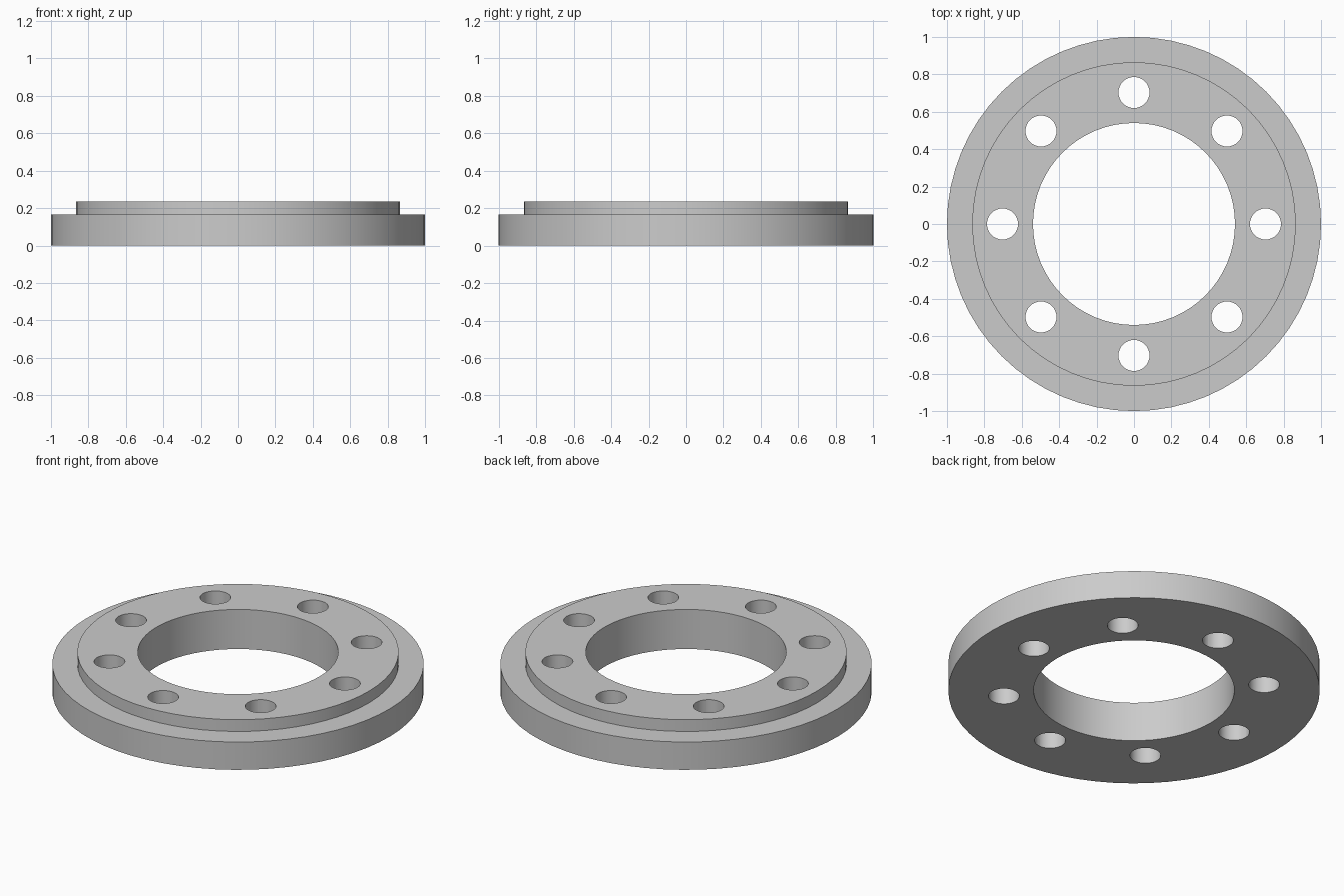
import bpy
import bmesh
import math
from mathutils import Matrix, Vector

old = bpy.data.objects.get("Cube")
if old:
    bpy.data.objects.remove(old, do_unlink=True)

SEGMENTS = 64
BORE, STEP, RIM = 0.54, 0.865, 1.0
SHOULDER, TOP = 0.165, 0.235
BOLT_CIRCLE, BOLT_RADIUS, BOLTS = 0.703, 0.083, 8

grey = bpy.data.materials.new("plain_grey")
grey.use_nodes = True
colour = (0.6, 0.6, 0.6, 1)
grey.diffuse_color = colour
grey.node_tree.nodes["Principled BSDF"].inputs["Base Color"].default_value = colour


def make_object(name, bm):
    bmesh.ops.recalc_face_normals(bm, faces=bm.faces)
    mesh = bpy.data.meshes.new(name)
    bm.to_mesh(mesh)
    bm.free()
    mesh.materials.append(grey)
    obj = bpy.data.objects.new(name, mesh)
    bpy.context.collection.objects.link(obj)
    return obj


# Stepped ring, turned from its cross-section
bm = bmesh.new()
profile = [(BORE, 0), (RIM, 0), (RIM, SHOULDER), (STEP, SHOULDER), (STEP, TOP), (BORE, TOP)]
verts = [bm.verts.new((r, 0, z)) for r, z in profile]
edges = [bm.edges.new((a, b)) for a, b in zip(verts, verts[1:] + verts[:1])]
bmesh.ops.spin(bm, geom=verts + edges, cent=(0, 0, 0), axis=(0, 0, 1),
               angle=math.tau, steps=SEGMENTS, use_merge=True)
bmesh.ops.remove_doubles(bm, verts=bm.verts, dist=0.0001)
flange = make_object("flange_ring", bm)

# Bolt hole cutters
bm = bmesh.new()
for i in range(BOLTS):
    turn = Matrix.Rotation(math.tau * i / BOLTS, 4, "Z")
    place = Matrix.Translation(turn @ Vector((BOLT_CIRCLE, 0, TOP / 2)))
    bmesh.ops.create_cone(bm, cap_ends=True, segments=SEGMENTS // 2, radius1=BOLT_RADIUS,
                          radius2=BOLT_RADIUS, depth=1, matrix=place)
cutter = make_object("bolt_hole_cutter", bm)
cutter.hide_render = True

# Drill the holes, then discard the cutter
drill = flange.modifiers.new("bolt_holes", "BOOLEAN")
drill.operation = "DIFFERENCE"
drill.solver = "EXACT"
drill.object = cutter
bpy.ops.object.select_all(action="DESELECT")
flange.select_set(True)
bpy.context.view_layer.objects.active = flange
bpy.ops.object.modifier_apply(modifier=drill.name)
bpy.data.objects.remove(cutter, do_unlink=True)

bpy.ops.object.shade_smooth_by_angle(angle=math.radians(30))
